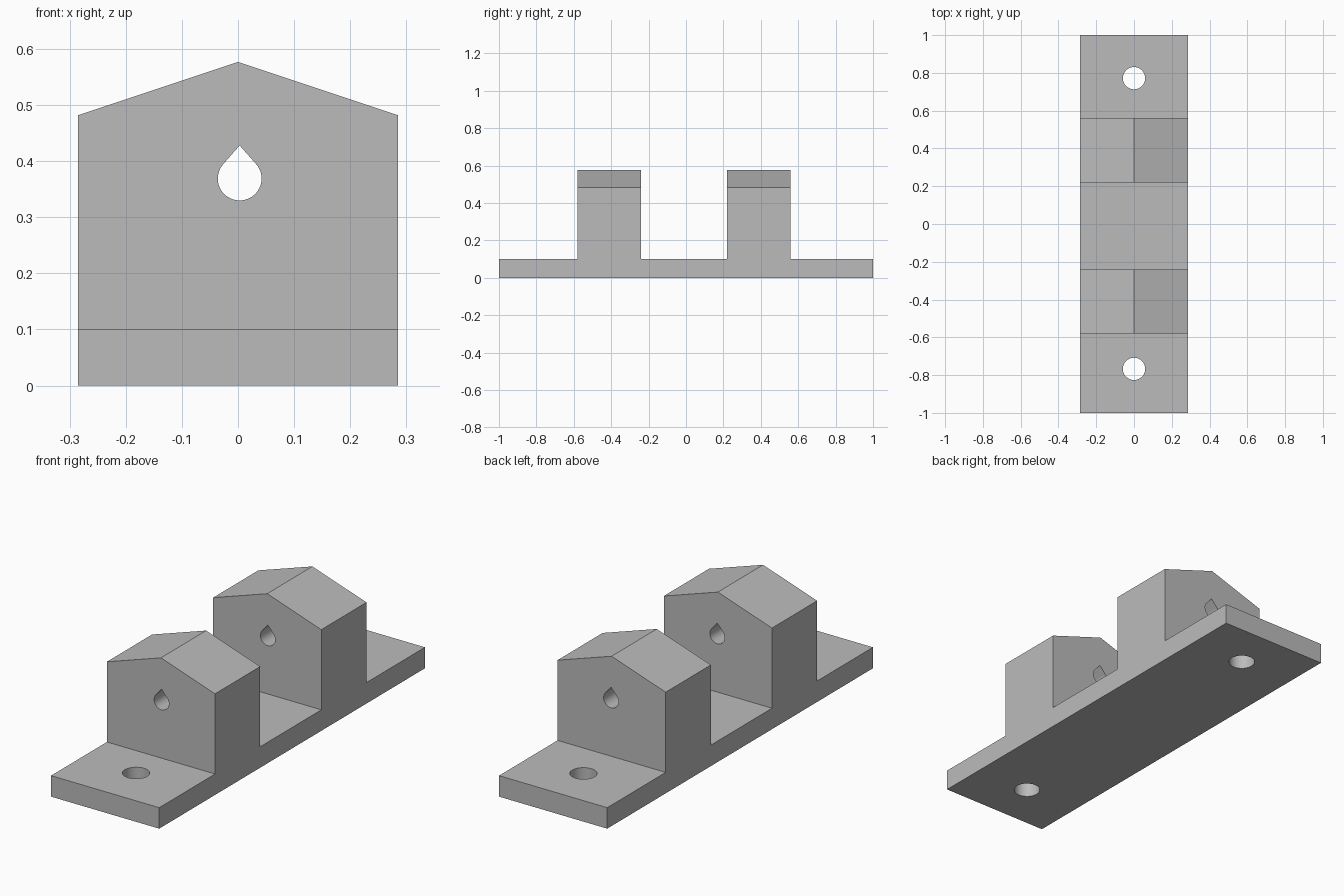
import bpy
import math

default = bpy.data.objects.get("Cube")
if default:
    bpy.data.objects.remove(default, do_unlink=True)

HALF_W = 0.285
PLATE_TOP = 0.10
EAVE, RIDGE = 0.482, 0.577

grey = bpy.data.materials.new("plain grey")
grey.use_nodes = True
colour = (0.5, 0.5, 0.5, 1)
grey.diffuse_color = colour
grey.node_tree.nodes["Principled BSDF"].inputs["Base Color"].default_value = colour


def prism(name, profile, start, end, axis="Y"):
    """Extrude a 2D profile: (x, z) along Y, or (x, y) along Z."""
    def place(p, d):
        return (p[0], d, p[1]) if axis == "Y" else (p[0], p[1], d)
    n = len(profile)
    verts = [place(p, d) for d in (start, end) for p in profile]
    faces = [list(range(n)), list(range(2 * n - 1, n - 1, -1))]
    faces += [[(i + 1) % n, i, n + i, n + (i + 1) % n] for i in range(n)]
    if axis == "Z":
        faces = [f[::-1] for f in faces]
    mesh = bpy.data.meshes.new(name)
    mesh.from_pydata(verts, [], faces)
    mesh.materials.append(grey)
    obj = bpy.data.objects.new(name, mesh)
    bpy.context.collection.objects.link(obj)
    return obj


def arc(cx, cy, r, a0, a1, steps):
    angles = [math.radians(a0 + (a1 - a0) * i / steps) for i in range(steps + 1)]
    return [(cx + r * math.cos(a), cy + r * math.sin(a)) for a in angles]


# Gabled body along the full length
body = prism("bracket_body", [(-HALF_W, 0), (HALF_W, 0), (HALF_W, EAVE),
                              (0, RIDGE), (-HALF_W, EAVE)], -1, 1)

# Gaps that leave two gabled blocks standing on the base plate
gap = [(-1, PLATE_TOP), (1, PLATE_TOP), (1, 1), (-1, 1)]
cutters = [prism("gap_cutter", gap, a, b)
           for a, b in ((-1.2, -0.58), (-0.24, 0.22), (0.56, 1.2))]

# Teardrop bore through both blocks
cx, cz, r, tip = 0.003, 0.369, 0.039, 0.428
spread = math.degrees(math.acos(r / (tip - cz)))
teardrop = arc(cx, cz, r, 90 + spread, 450 - spread, 40) + [(cx, tip)]
cutters.append(prism("teardrop_cutter", teardrop, -0.9, 0.9))

# Round mounting holes through the plate
for y in (-0.767, 0.772):
    circle = arc(0, y, 0.059, 0, 360, 48)[:-1]
    cutters.append(prism("mounting_hole_cutter", circle, -0.2, 0.3, "Z"))

# Cut and tidy up
bpy.ops.object.select_all(action="DESELECT")
bpy.context.view_layer.objects.active = body
body.select_set(True)
for cutter in cutters:
    cutter.hide_render = True
    mod = body.modifiers.new("cut", "BOOLEAN")
    mod.operation = "DIFFERENCE"
    mod.solver = "EXACT"
    mod.object = cutter
    bpy.ops.object.modifier_apply(modifier=mod.name)
    bpy.data.objects.remove(cutter, do_unlink=True)

# Smooth bores, crisp edges
bpy.ops.object.shade_smooth_by_angle(angle=math.radians(15))
